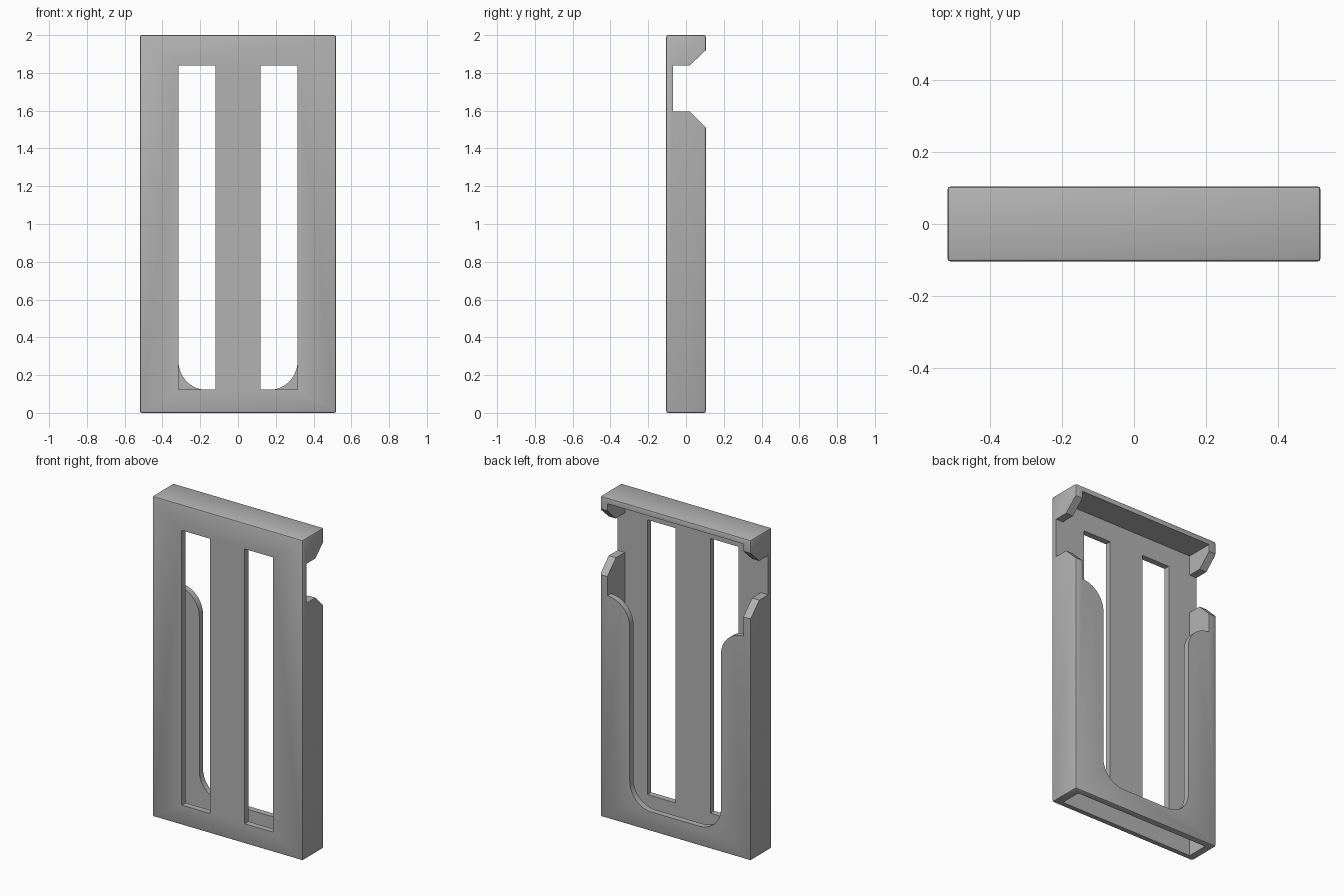
import bpy, bmesh, math
from mathutils import Vector

cube = bpy.data.objects.get("Cube")
if cube:
    bpy.data.objects.remove(cube, do_unlink=True)

W, D, H = 1.04, 0.21, 2.0      # outer size
WALL, PLATE, TOP = 0.05, 0.037, 0.035
BEVEL = 0.01

grey = bpy.data.materials.new("plain_grey")
grey.use_nodes = True
grey.diffuse_color = (0.45, 0.45, 0.45, 1)
grey.node_tree.nodes["Principled BSDF"].inputs["Base Color"].default_value = grey.diffuse_color


def prism(name, points, direction):
    """Extrude a closed 3D outline along a direction."""
    bm = bmesh.new()
    face = bm.faces.new([bm.verts.new(p) for p in points])
    result = bmesh.ops.extrude_face_region(bm, geom=[face])
    verts = [g for g in result["geom"] if isinstance(g, bmesh.types.BMVert)]
    bmesh.ops.translate(bm, verts=verts, vec=Vector(direction))
    bmesh.ops.recalc_face_normals(bm, faces=bm.faces)
    mesh = bpy.data.meshes.new(name)
    bm.to_mesh(mesh)
    bm.free()
    mesh.materials.append(grey)
    obj = bpy.data.objects.new(name, mesh)
    bpy.context.collection.objects.link(obj)
    return obj


def box(name, x0, x1, y0, y1, z0, z1):
    outline = [(x0, y0, z0), (x1, y0, z0), (x1, y1, z0), (x0, y1, z0)]
    return prism(name, outline, (0, 0, z1 - z0))


def arc(cx, cz, r, start, end, steps=16):
    angles = [math.radians(start + (end - start) * i / steps) for i in range(steps + 1)]
    return [(cx + r * math.cos(a), cz + r * math.sin(a)) for a in angles]


def apply_modifier(obj, kind, **settings):
    mod = obj.modifiers.new(kind.title(), kind)
    for key, value in settings.items():
        setattr(mod, key, value)
    bpy.context.view_layer.objects.active = obj
    bpy.ops.object.modifier_apply(modifier=mod.name)


def cut(obj, cutter):
    cutter.hide_render = True
    apply_modifier(obj, 'BOOLEAN', operation='DIFFERENCE', solver='EXACT', object=cutter)
    bpy.data.objects.remove(cutter, do_unlink=True)


# Outer block with softened edges
sleeve = box("card_sleeve", -W / 2, W / 2, -D / 2, D / 2, 0, H)
apply_modifier(sleeve, 'BEVEL', width=BEVEL, segments=2)

# Hollow inside, open at the bottom
inner_x, front_y, back_y = W / 2 - WALL, PLATE - D / 2, D / 2 - PLATE
cut(sleeve, box("cavity", -inner_x, inner_x, front_y, back_y, -0.1, H - TOP))

# Two long slots in the front plate
for side in (-1, 1):
    x0, x1 = sorted((side * 0.12, side * 0.315))
    cut(sleeve, box("front_slot", x0, x1, -0.2, 0, 0.125, 1.84))

# Rounded opening in the back plate, flaring out above the shoulders
half = 0.315
r_low, r_top = 0.15, inner_x - half
right = arc(half - r_low, 0.122 + r_low, r_low, -90, 0)
right += arc(inner_x, 1.39 - r_top, r_top, 180, 90)
right.append((inner_x, H - TOP))
outline = right + [(-x, z) for x, z in reversed(right)]
cut(sleeve, prism("back_opening", [(x, 0, z) for x, z in outline], (0, 0.3, 0)))

# Flared notch across both side walls
notch = [(front_y, 1.595), (0.02, 1.595), (D / 2, 1.51), (0.2, 1.415),
         (0.2, 2.015), (D / 2, 1.92), (0.02, 1.84), (front_y, 1.84)]
for side in (-1, 1):
    start = side * (inner_x - 0.01)
    cut(sleeve, prism("side_notch", [(start, y, z) for y, z in notch], (side * 0.2, 0, 0)))

# Smooth curves, crisp edges
bpy.ops.object.select_all(action='DESELECT')
sleeve.select_set(True)
bpy.context.view_layer.objects.active = sleeve
bpy.ops.object.shade_smooth_by_angle(angle=math.radians(30))
